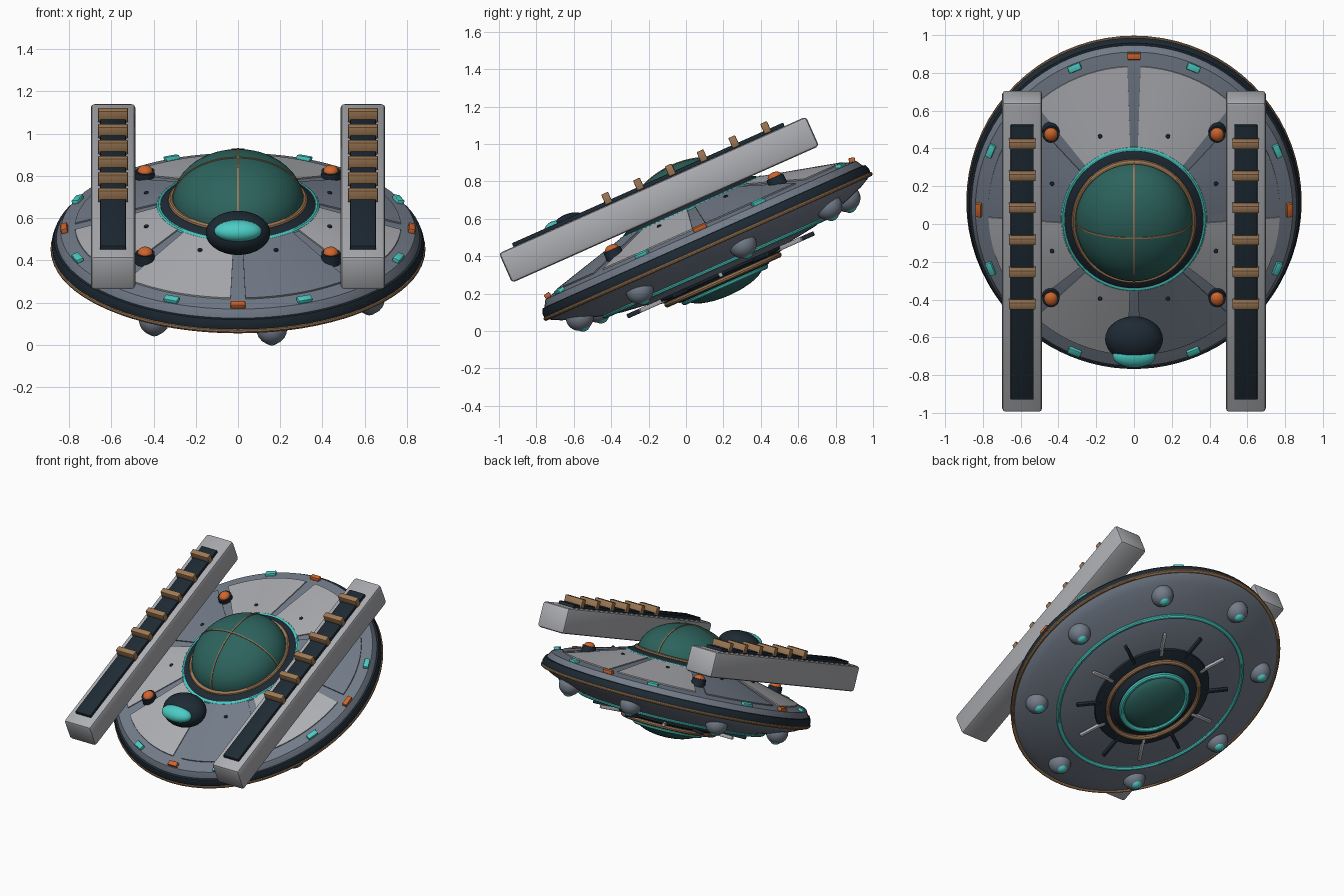
import bpy, bmesh, math
from mathutils import Matrix, Vector

if "Cube" in bpy.data.objects:
    bpy.data.objects.remove(bpy.data.objects["Cube"])

TILT = Matrix.Translation((0, 0.118, 0.452)) @ Matrix.Rotation(math.radians(24), 4, 'X')
SAUCER = TILT @ Matrix.Diagonal((1, 1.083, 1, 1))   # the disc is slightly longer than wide


def mat(name, rgb):
    m = bpy.data.materials.new(name)
    m.diffuse_color = (*rgb, 1)
    m.use_nodes = True
    m.node_tree.nodes["Principled BSDF"].inputs["Base Color"].default_value = m.diffuse_color
    return m


LIGHT = mat("light_grey", (0.42, 0.425, 0.45))
SLATE = mat("slate", (0.17, 0.20, 0.25))
DARK = mat("dark_navy", (0.013, 0.023, 0.034))
TEAL = mat("teal_glow", (0.07, 0.60, 0.55))
GLASS = mat("green_glass", (0.026, 0.125, 0.11))
COPPER = mat("copper", (0.34, 0.19, 0.09))
ORANGE = mat("orange_lamp", (0.62, 0.13, 0.026))


def finish(name, bm, material, frame=SAUCER):
    bmesh.ops.remove_doubles(bm, verts=bm.verts, dist=1e-5)
    bmesh.ops.recalc_face_normals(bm, faces=bm.faces)
    bm.transform(frame)
    me = bpy.data.meshes.new(name)
    bm.to_mesh(me)
    bm.free()
    me.materials.append(material)
    ob = bpy.data.objects.new(name, me)
    bpy.context.collection.objects.link(ob)
    return ob


def lathe(name, profile, material, closed=False, seg=72):
    """Spin an (r, z) profile about the local z axis."""
    bm = bmesh.new()
    vs = [bm.verts.new((r, 0, z)) for r, z in profile]
    es = [bm.edges.new(p) for p in zip(vs, vs[1:])]
    if closed:
        es.append(bm.edges.new((vs[-1], vs[0])))
    bmesh.ops.spin(bm, geom=vs + es, cent=(0, 0, 0), axis=(0, 0, 1),
                   angle=2 * math.pi, steps=seg)
    return finish(name, bm, material)


def ring(name, radius, z, thick, material):
    pts = [(radius + thick * math.cos(i * math.pi / 5),
            z + thick * math.sin(i * math.pi / 5)) for i in range(10)]
    return lathe(name, pts, material, closed=True)


def ball(name, loc, size, material, frame=SAUCER, seg=24):
    bm = bmesh.new()
    bmesh.ops.create_uvsphere(bm, u_segments=seg, v_segments=seg // 2, radius=1,
                              matrix=Matrix.Translation(loc) @ Matrix.Diagonal((*size, 1)))
    return finish(name, bm, material, frame)


def box(name, place, size, material, frame=SAUCER, bevel=0):
    bm = bmesh.new()
    bmesh.ops.create_cube(bm, size=1, matrix=Matrix.Diagonal((*size, 1)))
    if bevel:
        bmesh.ops.bevel(bm, geom=bm.edges[:], offset=bevel, segments=2,
                        profile=0.5, affect='EDGES')
    bm.transform(place)
    return finish(name, bm, material, frame)


def polar(deg, r, z, pitch=0):
    """Placement at an angle on the disc, with local x pointing outward."""
    return (Matrix.Rotation(math.radians(deg), 4, 'Z') @ Matrix.Translation((r, 0, z))
            @ Matrix.Rotation(pitch, 4, 'Y'))


SLOPE = math.atan2(0.13, 0.47)


def deck(r):
    return 0.225 - (r - 0.37) * 0.13 / 0.47


# hull
lathe("hull", [(0, -0.165), (0.38, -0.155), (0.52, -0.135), (0.61, -0.112), (0.72, -0.078),
               (0.81, -0.042), (0.86, -0.014), (0.872, 0.0), (0.865, 0.05), (0.84, 0.095),
               (0.37, 0.225), (0, 0.23)], SLATE, seg=96)
lathe("rim_band", [(0.86, 0.0), (0.881, 0.008), (0.882, 0.03), (0.872, 0.056), (0.85, 0.06)],
      DARK, closed=True, seg=96)
ring("rim_trim", 0.876, 0.0, 0.012, COPPER)

# deck panels: eight raised plates with narrow gaps
for k in range(8):
    bm = bmesh.new()
    n = 10
    grid = []
    for i in range(n + 1):
        row = []
        for r, gap, dz in ((0.385, 3.0, -0.01), (0.385, 3.0, 0.007),
                           (0.772, 2.6, 0.007), (0.772, 2.6, -0.01)):
            a = math.radians(k * 45 + gap + (45 - 2 * gap) * i / n)
            row.append(bm.verts.new((r * math.cos(a), r * math.sin(a), deck(r) + dz)))
        grid.append(row)
    for a, b in zip(grid, grid[1:]):
        for j in range(4):
            bm.faces.new((a[j], b[j], b[(j + 1) % 4], a[(j + 1) % 4]))
    bm.faces.new(grid[0])
    bm.faces.new(grid[-1])
    finish(f"deck_panel_{k}", bm, SLATE if k % 3 == 0 else LIGHT)

# rim lamps and deck studs
for k in range(8):
    a = k * 45 + 22.5
    box(f"rim_lamp_{k}", polar(a, 0.822, deck(0.822) + 0.006, SLOPE), (0.035, 0.07, 0.024),
        TEAL, bevel=0.005)
    ball(f"deck_stud_{k}", polar(a, 0.47, deck(0.47) + 0.008).translation,
         (0.012, 0.012, 0.009), DARK, seg=12)
for k in range(4):
    box(f"marker_lamp_{k}", polar(k * 90, 0.822, deck(0.822) + 0.008, SLOPE),
        (0.032, 0.07, 0.028), ORANGE, bevel=0.005)
    # beacons
    p = polar(k * 90 + 45, 0.622, 0.0).translation
    bm = bmesh.new()
    bmesh.ops.create_cone(bm, cap_ends=True, segments=24, radius1=0.047, radius2=0.045,
                          depth=0.06, matrix=Matrix.Translation((p.x, p.y, 0.165)))
    finish(f"beacon_base_{k}", bm, DARK)
    ball(f"beacon_{k}", (p.x, p.y, 0.195), (0.036, 0.036, 0.026), ORANGE)

# canopy
lathe("canopy_collar", [(0.30, 0.20), (0.372, 0.20), (0.368, 0.232), (0.335, 0.252), (0.30, 0.252)],
      DARK, closed=True)
ring("collar_glow", 0.373, 0.22, 0.014, TEAL)
ring("canopy_trim", 0.317, 0.254, 0.014, COPPER)
C, H, R = 0.25, 0.225, 0.31
lathe("canopy", [(R * math.cos(t * math.pi / 28), C + H * math.sin(t * math.pi / 28))
                 for t in range(15)], GLASS)
for name, turn in (("canopy_seam_long", 90), ("canopy_seam_cross", 0)):
    bm = bmesh.new()
    rows = []
    for i in range(33):
        t = math.pi * i / 32
        rows.append([bm.verts.new(((R + d) * math.cos(t), w, C + (H + d) * math.sin(t)))
                     for d, w in ((-0.004, -0.004), (0.004, -0.004), (0.004, 0.004), (-0.004, 0.004))])
    for a, b in zip(rows, rows[1:]):
        for j in range(4):
            bm.faces.new((a[j], b[j], b[(j + 1) % 4], a[(j + 1) % 4]))
    bm.transform(Matrix.Rotation(math.radians(turn), 4, 'Z'))
    finish(name, bm, COPPER)

# front sensor eye
ball("sensor_ball", (0, -0.633, 0.367), (0.153, 0.125, 0.1), DARK, TILT, 32)
ball("sensor_lens", (0, -0.712, 0.412), (0.113, 0.062, 0.05), TEAL, TILT, 32)

# side pods with cooling bars
for side, s in (("left", -1), ("right", 1)):
    x = s * 0.592
    box(f"{side}_pod", Matrix.Translation((x, -0.138, 0.335)), (0.211, 1.797, 0.173),
        LIGHT, TILT, 0.018)
    box(f"{side}_pod_channel", Matrix.Translation((x, -0.158, 0.427)), (0.122, 1.587, 0.03),
        DARK, TILT, 0.004)
    for k in range(6):
        box(f"{side}_pod_bar_{k}", Matrix.Translation((x, 0.54 - 0.186 * k, 0.455)),
            (0.142, 0.04, 0.06), COPPER, TILT, 0.005)

# underside: glow ring, engine plate, fins and lens
ring("belly_glow", 0.605, -0.116, 0.014, TEAL)
lathe("engine_plate", [(0, -0.185), (0.30, -0.185), (0.375, -0.168), (0.38, -0.15)], DARK)
ring("engine_trim", 0.30, -0.195, 0.016, COPPER)
ring("engine_glow", 0.215, -0.22, 0.018, TEAL)
lathe("engine_collar", [(0.28, -0.18), (0.24, -0.215), (0.19, -0.222)], DARK)
ball("engine_lens", (0, 0, -0.21), (0.205, 0.205, 0.075), GLASS, seg=32)
for k in range(12):
    box(f"belly_fin_{k}", polar(k * 30, 0.42, -0.166), (0.17, 0.02, 0.024),
        LIGHT if k % 2 == 0 else DARK, bevel=0.004)

# landing orbs
for k in range(8):
    p = polar(12.5 + k * 45, 0.738, 0).translation
    ball(f"landing_orb_{k}", (p.x, p.y, -0.066), (0.073, 0.07, 0.073), SLATE)
    ball(f"landing_light_{k}", (p.x, p.y, -0.107), (0.04, 0.038, 0.04), TEAL)

# smooth shading with sharp edges kept
for ob in bpy.context.collection.objects:
    ob.select_set(True)
    bpy.context.view_layer.objects.active = ob
bpy.ops.object.shade_smooth_by_angle(angle=math.radians(30))
